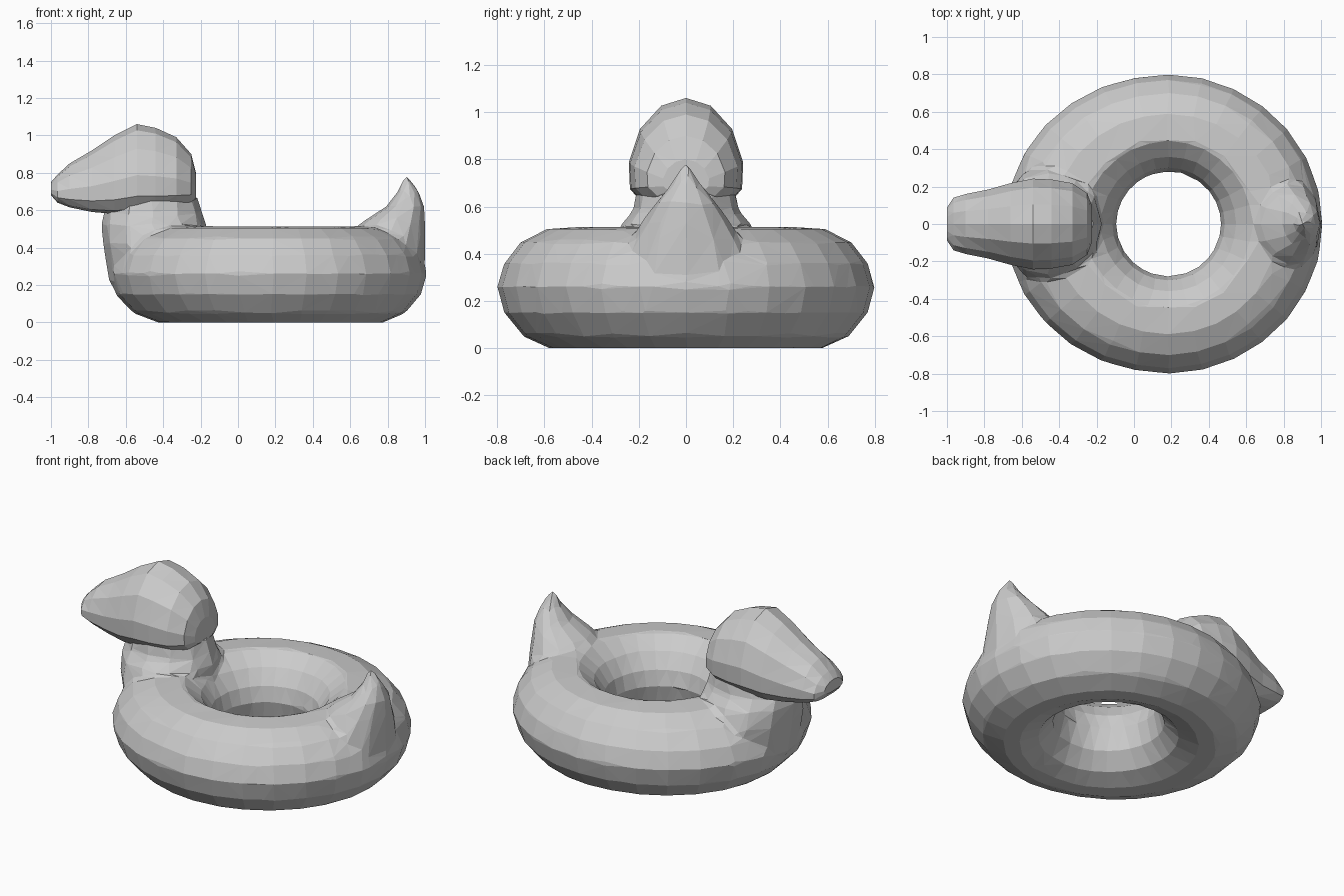
import bpy, bmesh
from math import sin, cos, pi

if "Cube" in bpy.data.objects:
    bpy.data.objects.remove(bpy.data.objects["Cube"])

grey = bpy.data.materials.new("light_grey")
grey.use_nodes = True
colour = (0.6, 0.6, 0.6, 1)
grey.diffuse_color = colour
grey.node_tree.nodes["Principled BSDF"].inputs["Base Color"].default_value = colour


def skin(bm, rings, closed=False):
    """Bridge rings of points, capping the ends unless the loop is closed."""
    loops = [[bm.verts.new(p) for p in ring] for ring in rings]
    n = len(loops[0])
    pairs = list(zip(loops, loops[1:]))
    if closed:
        pairs.append((loops[-1], loops[0]))
    else:
        bm.faces.new(loops[0][::-1])
        bm.faces.new(loops[-1])
    for a, b in pairs:
        for i in range(n):
            j = (i + 1) % n
            bm.faces.new((a[i], a[j], b[j], b[i]))


def oval(x, z, rx, ry, n=12):
    """Horizontal oval ring centred on y = 0."""
    return [(x + rx * cos(2 * pi * i / n), ry * sin(2 * pi * i / n), z) for i in range(n)]


def make(name, bm):
    bmesh.ops.recalc_face_normals(bm, faces=bm.faces)
    mesh = bpy.data.meshes.new(name)
    bm.to_mesh(mesh)
    bm.free()
    mesh.materials.append(grey)
    obj = bpy.data.objects.new(name, mesh)
    bpy.context.collection.objects.link(obj)
    return obj


# Inflated ring: one tube profile swept around, fuller toward the chest
profile = [(.28, .26), (.31, .13), (.39, .04), (.49, 0), (.58, 0), (.69, .05), (.77, .15),
           (.80, .26), (.77, .36), (.70, .45), (.59, .505), (.45, .515), (.36, .44), (.30, .35)]
bm = bmesh.new()
rings = []
for k in range(28):
    a = 2 * pi * k / 28
    ring = []
    for r, z in profile:
        w = max(0, (r - .4) / .4)
        r += w * (.075 * max(0, -cos(a)) ** 2 + .025 * max(0, cos(a)) ** 3)
        ring.append((.185 + r * cos(a), r * sin(a), z))
    rings.append(ring)
skin(bm, rings, closed=True)

# Neck rising out of the ring
skin(bm, [oval(-.44, .22, .25, .30), oval(-.45, .42, .27, .32), oval(-.45, .52, .28, .28),
          oval(-.455, .58, .265, .225), oval(-.45, .68, .23, .21)])

# Pointed tail, leaning outward
skin(bm, [oval(.82, .25, .18, .30), oval(.81, .45, .19, .24), oval(.835, .54, .165, .185),
          oval(.895, .62, .10, .125), oval(.91, .70, .055, .06), oval(.90, .785, .008, .008)])

body = make("swim_ring_body", bm)

# Fuse the parts and facet the surface
remesh = body.modifiers.new("fuse", "REMESH")
remesh.mode = "VOXEL"
remesh.voxel_size = .022
facet = body.modifiers.new("facet", "DECIMATE")
facet.ratio = .035

# Head and bill: upright sections from the back of the head to the bill tip
# columns: x, half width, underside, crown
sections = [(-.225, .10, .66, .80), (-.25, .17, .635, .90), (-.33, .225, .61, .99),
            (-.44, .245, .595, 1.04), (-.54, .25, .59, 1.06), (-.66, .225, .58, 1.00),
            (-.78, .19, .59, .92), (-.90, .165, .615, .85), (-.965, .145, .64, .79),
            (-1.0, .09, .68, .75)]
shape = [(0, 1), (.42, .93), (.78, .72), (.97, .42), (.95, .18), (.72, .04), (.35, 0)]
outline = shape + [(-y, t) for y, t in shape[:0:-1]]
bm = bmesh.new()
skin(bm, [[(x, w * y, lo + (hi - lo) * t) for y, t in outline] for x, w, lo, hi in sections])
bmesh.ops.triangulate(bm, faces=bm.faces)
make("head_and_bill", bm)
